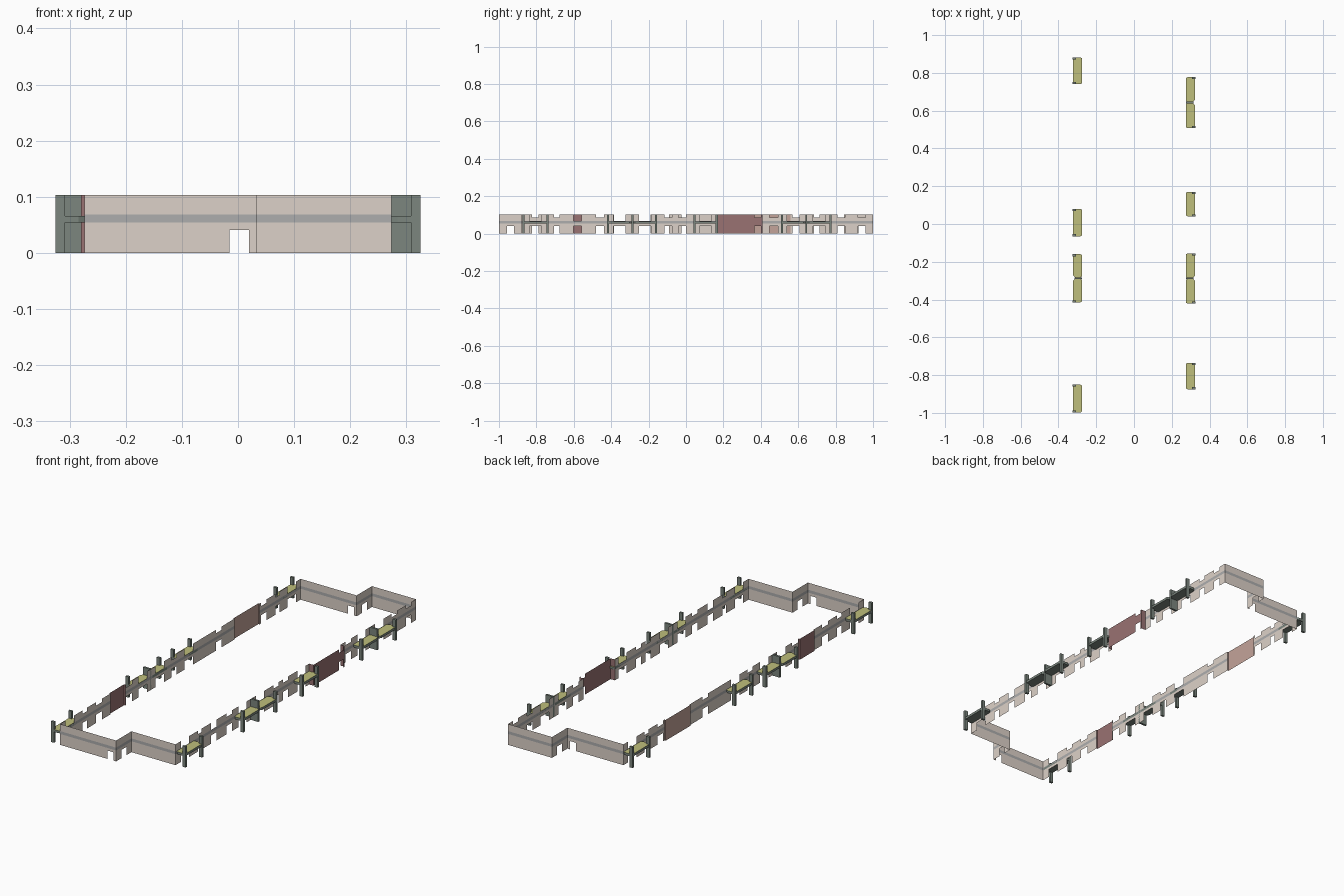
import bpy, bmesh
from mathutils import Vector

if "Cube" in bpy.data.objects:
    bpy.data.objects.remove(bpy.data.objects["Cube"])

H, BAND0, BAND1 = 0.103, 0.054, 0.068   # wall top, slab band bottom/top
HEAD, SILL = 0.041, 0.086               # opening head below, sill above
WX = 0.274                              # long facades at +-WX


def material(name, rgb):
    m = bpy.data.materials.new(name)
    m.diffuse_color = (*rgb, 1)
    m.use_nodes = True
    m.node_tree.nodes["Principled BSDF"].inputs["Base Color"].default_value = m.diffuse_color
    return m


BEIGE = material("plaster", (0.72, 0.64, 0.58))
GREY = material("band_grey", (0.42, 0.42, 0.42))
RED = material("red_plaster", (0.32, 0.17, 0.17))
PINK = material("pink_plaster", (0.55, 0.37, 0.32))
GREEN = material("grey_green", (0.2, 0.24, 0.21))
YELLOW = material("balcony_floor", (0.52, 0.52, 0.2))


def finish(bm, name, *mats):
    me = bpy.data.meshes.new(name)
    bm.to_mesh(me)
    bm.free()
    ob = bpy.data.objects.new(name, me)
    for m in mats:
        me.materials.append(m)
    bpy.context.collection.objects.link(ob)
    return ob


def wall(name, p0, p1, openings=(), mat=BEIGE, band=GREY):
    """Thin wall from p0 to p1; openings = (start, end, head, sill) along the wall."""
    a, b = Vector((*p0, 0)), Vector((*p1, 0))
    length = (b - a).length
    d = (b - a) / length
    bm = bmesh.new()

    def strip(s, e, z0, z1, idx):
        if e - s < 1e-5 or z1 - z0 < 1e-5:
            return
        pts = [(a + d * t) + Vector((0, 0, z)) for t, z in ((s, z0), (e, z0), (e, z1), (s, z1))]
        bm.faces.new([bm.verts.new(p) for p in pts]).material_index = idx

    t = 0
    for s, e, head, sill in sorted(openings):
        strip(t, s, 0, BAND0, 0)
        strip(t, s, BAND1, H, 0)
        strip(s, e, head, BAND0, 0)
        strip(s, e, BAND1, sill, 0)
        t = e
    strip(t, length, 0, BAND0, 0)
    strip(t, length, BAND1, H, 0)
    strip(0, length, BAND0, BAND1, 1)
    bmesh.ops.remove_doubles(bm, verts=bm.verts, dist=1e-5)
    return finish(bm, name, mat, band)


def box(name, x0, x1, y0, y1, z0, z1, mat):
    bm = bmesh.new()
    bmesh.ops.create_cube(bm, size=1)
    for v in bm.verts:
        v.co = ((x0 + x1) / 2 + v.co.x * (x1 - x0),
                (y0 + y1) / 2 + v.co.y * (y1 - y0),
                (z0 + z1) / 2 + v.co.z * (z1 - z0))
    return finish(bm, name, mat)


def balcony(side, y0, y1, post0=True, post1=True):
    """Chamfered slab with yellow floor, and slim posts at its outer corners."""
    xi, xo, c = WX, 0.323, 0.011
    outline = [(xi, y0 + c / 2), (xi + 0.01, y0), (xo - c, y0), (xo, y0 + c),
               (xo, y1 - c), (xo - c, y1), (xi + 0.01, y1), (xi, y1 - c / 2)]
    bm = bmesh.new()
    f = bm.faces.new([bm.verts.new((side * x, y, BAND0)) for x, y in outline])
    ext = bmesh.ops.extrude_face_region(bm, geom=[f])["geom"]
    for v in ext:
        if isinstance(v, bmesh.types.BMVert):
            v.co.z = BAND1 - 0.002
    bmesh.ops.recalc_face_normals(bm, faces=bm.faces)
    for f in bm.faces:
        f.material_index = 1 if f.normal.z > 0.5 else 0
    finish(bm, "balcony_slab", GREEN, YELLOW)
    xs = sorted((side * 0.308, side * 0.325))
    if post0:
        box("balcony_post", *xs, y0, y0 + 0.011, 0, H, GREEN)
    if post1:
        box("balcony_post", *xs, y1 - 0.011, y1, 0, H, GREEN)


def long_side(name, side, spans, windows, doors):
    """Facade pieces: spans = (y0, y1, x, wall material, band material)."""
    for y0, y1, x, mat, band in spans:
        ops = [(c - w / 2 - y0, c + w / 2 - y0, HEAD, SILL)
               for c, w in windows if y0 < c < y1]
        ops += [(c - w / 2 - y0, c + w / 2 - y0, HEAD, BAND1)
                for c, w in doors if y0 < c < y1]
        wall(name, (side * x, y0), (side * x, y1), ops, mat, band)


# Stepped end walls, each with a doorway in the left half and in the step
for y_left, y_right, name in ((-1, -0.88, "front"), (0.88, 1, "back")):
    wall(name + "_wall_left", (-WX, y_left), (0.033, y_left), [(0.259, 0.294, HEAD, H)])
    wall(name + "_wall_step", (0.033, y_left), (0.033, y_right), [(0.042, 0.08, HEAD, H)])
    wall(name + "_wall_right", (0.033, y_right), (WX, y_right))

# Balconies on each side; paired ones share a dividing panel
RIGHT = [(-0.875, -0.735), (-0.422, -0.29), (-0.285, -0.155),
         (0.04, 0.17), (0.507, 0.64), (0.647, 0.778)]
LEFT = [(-0.998, -0.85), (-0.415, -0.29), (-0.283, -0.16), (-0.065, 0.08), (0.74, 0.882)]
for side, items in ((1, RIGHT), (-1, LEFT)):
    for i, (y0, y1) in enumerate(items):
        prev_near = i > 0 and y0 - items[i - 1][1] < 0.02
        next_near = i < len(items) - 1 and items[i + 1][0] - y1 < 0.02
        balcony(side, y0, y1, not prev_near, not next_near)
        if next_near:
            xs = sorted((side * WX, side * 0.315))
            box("balcony_divider", *xs, y1 - 0.002, y1 + 0.008, 0, H, GREEN)

# Right facade with projecting red bay
BX = 0.297
long_side("right_wall", 1,
          [(-0.88, 0.165, WX, BEIGE, GREY), (0.165, 0.41, BX, RED, RED),
           (0.41, 1, WX, BEIGE, GREY)],
          [(0.94, 0.04), (0.83, 0.04), (0.47, 0.045), (0.383, 0.035), (-0.02, 0.04),
           (-0.095, 0.04), (-0.46, 0.045), (-0.69, 0.03)],
          [(-0.58, 0.045)] + [((a + b) / 2, 0.065) for a, b in RIGHT])
for y in (0.165, 0.41):
    wall("red_bay_return", (WX, y), (BX, y), (), RED, RED)

# Left facade with two shallow coloured bays
LX = 0.28
long_side("left_wall", -1,
          [(-1, -0.605, WX, BEIGE, GREY), (-0.605, -0.49, LX, RED, RED),
           (-0.49, 0.365, WX, BEIGE, GREY), (0.365, 0.56, LX, PINK, PINK),
           (0.56, 0.88, WX, BEIGE, GREY)],
          [(0.70, 0.03), (0.592, 0.045), (0.24, 0.045), (-0.11, 0.04), (-0.46, 0.045),
           (-0.695, 0.045), (-0.805, 0.035)],
          [((a + b) / 2, 0.065) for a, b in LEFT])
for y, m in ((-0.605, RED), (-0.49, RED), (0.365, PINK), (0.56, PINK)):
    wall("left_bay_return", (-WX, y), (-LX, y), (), m, m)
